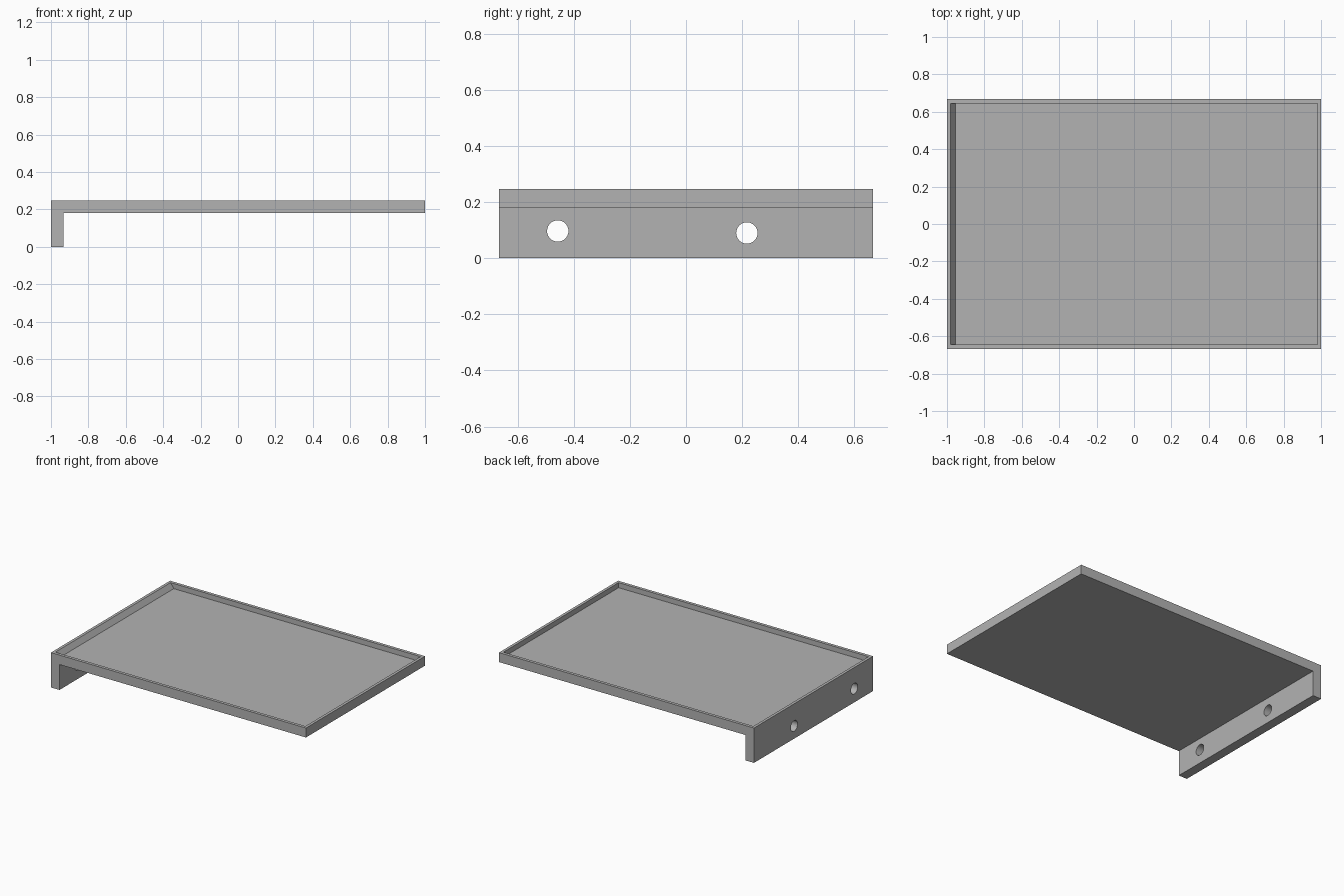
import bpy
import bmesh
from math import pi
from mathutils import Matrix

cube = bpy.data.objects.get("Cube")
if cube:
    bpy.data.objects.remove(cube, do_unlink=True)

HALF_Y = 0.667
TOP, UNDER, FLOOR = 0.247, 0.18, 0.211

grey = bpy.data.materials.new("plain_grey")
grey.use_nodes = True
colour = (0.45, 0.45, 0.45, 1)
grey.diffuse_color = colour
grey.node_tree.nodes["Principled BSDF"].inputs["Base Color"].default_value = colour


def add_object(name, bm):
    bmesh.ops.recalc_face_normals(bm, faces=bm.faces)
    mesh = bpy.data.meshes.new(name)
    bm.to_mesh(mesh)
    bm.free()
    mesh.materials.append(grey)
    obj = bpy.data.objects.new(name, mesh)
    bpy.context.collection.objects.link(obj)
    return obj


def prism(name, profile, half_y):
    """Extrude an x-z profile along y, centred on y = 0."""
    bm = bmesh.new()
    face = bm.faces.new([bm.verts.new((x, -half_y, z)) for x, z in profile])
    new = bmesh.ops.extrude_face_region(bm, geom=[face])["geom"]
    verts = [v for v in new if isinstance(v, bmesh.types.BMVert)]
    bmesh.ops.translate(bm, verts=verts, vec=(0, 2 * half_y, 0))
    return add_object(name, bm)


def hole_cutter(y, z):
    bm = bmesh.new()
    place = Matrix.Translation((-0.967, y, z)) @ Matrix.Rotation(pi / 2, 4, "Y")
    bmesh.ops.create_cone(bm, cap_ends=True, segments=48, radius1=0.038,
                          radius2=0.038, depth=0.2, matrix=place)
    return add_object("hole_cutter", bm)


# Tray with a mounting flange hanging from one end
tray = prism("tray_with_flange", [(-1, 0), (-0.933, 0), (-0.933, UNDER),
                                  (1, UNDER), (1, TOP), (-1, TOP)], HALF_Y)

# Shallow recess, sloped on the flange side, and two screw holes
recess = prism("recess_cutter", [(-0.955, FLOOR), (0.98, FLOOR), (0.98, TOP),
                                 (0.98, TOP + 0.1), (-0.98, TOP + 0.1),
                                 (-0.98, TOP)], HALF_Y - 0.022)
cutters = [recess, hole_cutter(-0.457, 0.097), hole_cutter(0.217, 0.09)]

bpy.context.view_layer.objects.active = tray
for cutter in cutters:
    cutter.hide_render = True
    cut = tray.modifiers.new("cut", "BOOLEAN")
    cut.operation, cut.solver, cut.object = "DIFFERENCE", "EXACT", cutter
    bpy.ops.object.modifier_apply(modifier=cut.name)
    bpy.data.objects.remove(cutter, do_unlink=True)

# Smooth hole walls, crisp edges elsewhere
tray.select_set(True)
bpy.ops.object.shade_smooth_by_angle()
